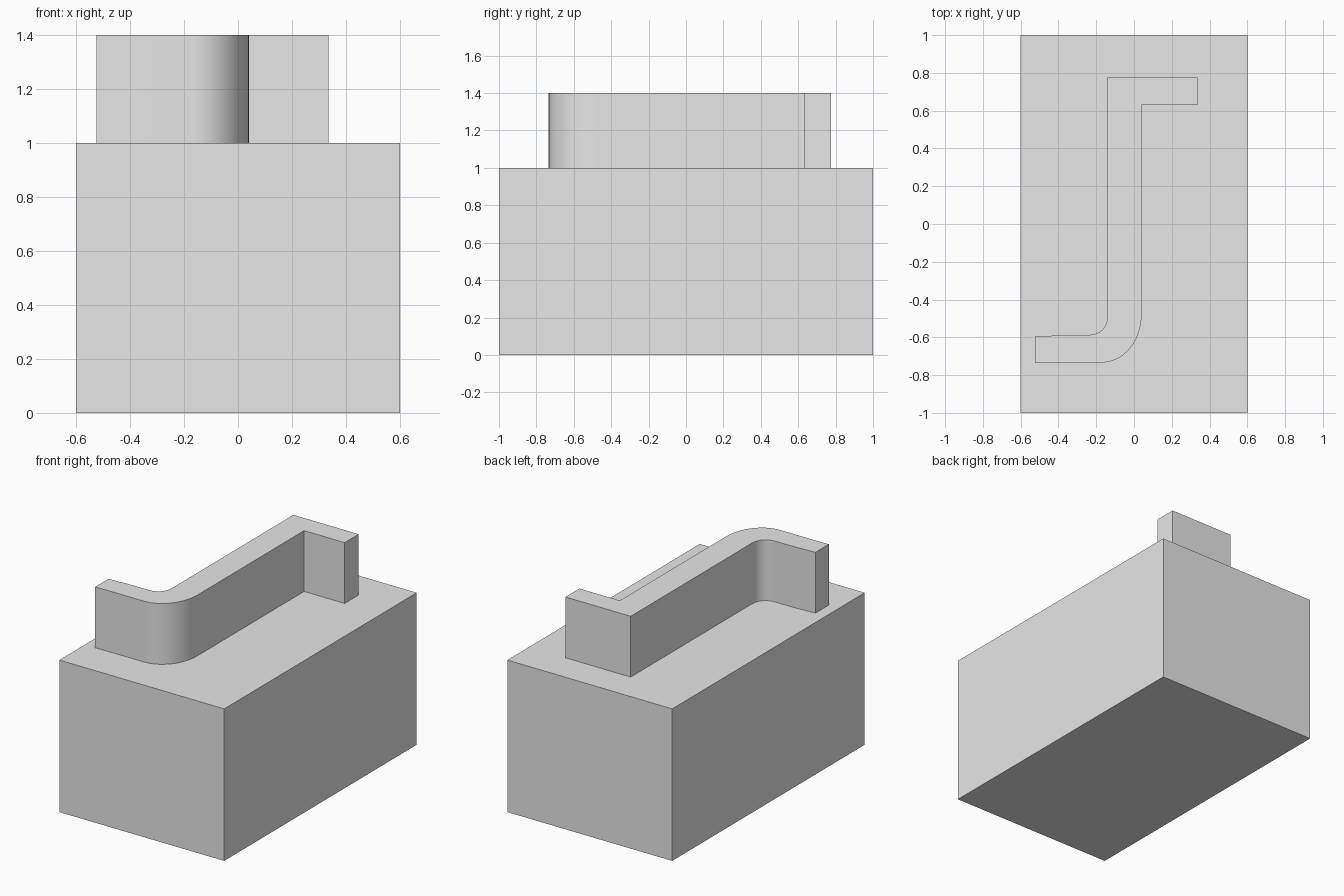
import bpy
import bmesh
from math import cos, sin, radians, pi

cube = bpy.data.objects.get("Cube")
if cube:
    bpy.data.objects.remove(cube, do_unlink=True)

grey = bpy.data.materials.new("light_grey")
grey.use_nodes = True
grey.diffuse_color = (0.8, 0.8, 0.8, 1)
grey.node_tree.nodes["Principled BSDF"].inputs["Base Color"].default_value = (0.8, 0.8, 0.8, 1)


def extrude_outline(name, outline, z0, z1):
    """Solid prism from a counter-clockwise outline."""
    bm = bmesh.new()
    base = bm.faces.new([bm.verts.new((x, y, z0)) for x, y in outline])
    top = bmesh.ops.extrude_face_region(bm, geom=[base], use_keep_orig=True)["geom"]
    for v in top:
        if isinstance(v, bmesh.types.BMVert):
            v.co.z = z1
    bmesh.ops.recalc_face_normals(bm, faces=bm.faces)
    mesh = bpy.data.meshes.new(name)
    bm.to_mesh(mesh)
    bm.free()
    mesh.materials.append(grey)
    obj = bpy.data.objects.new(name, mesh)
    bpy.context.collection.objects.link(obj)
    return obj


def bend(cx, cy, rx, ry, power=1.0, steps=16):
    """Quarter bend from its lowest point to its rightmost point."""
    angles = [-pi / 2 + pi / 2 * i / steps for i in range(steps + 1)]
    return [(cx + rx * abs(cos(a)) ** power, cy - ry * abs(sin(a)) ** power) for a in angles]


# Base block
extrude_outline("base_block", [(-0.6, -1), (0.6, -1), (0.6, 1), (-0.6, 1)], 0, 1)

# Raised hooked ridge: rounded front bend, square back arm
outer = bend(-0.17, -0.48, 0.21, 0.253)
inner = bend(-0.25, -0.47, 0.11, 0.117, 0.8)
outline = [(-0.525, -0.735), (-0.4, -0.733)] + outer
outline += [(0.04, 0.63), (0.335, 0.63), (0.335, 0.775), (-0.14, 0.775)]
outline += inner[::-1] + [(-0.4, -0.588), (-0.45, -0.593), (-0.525, -0.595)]
ridge = extrude_outline("hooked_ridge", outline, 1, 1.4)

bpy.ops.object.select_all(action="DESELECT")
ridge.select_set(True)
bpy.context.view_layer.objects.active = ridge
bpy.ops.object.shade_smooth_by_angle(angle=radians(30))
